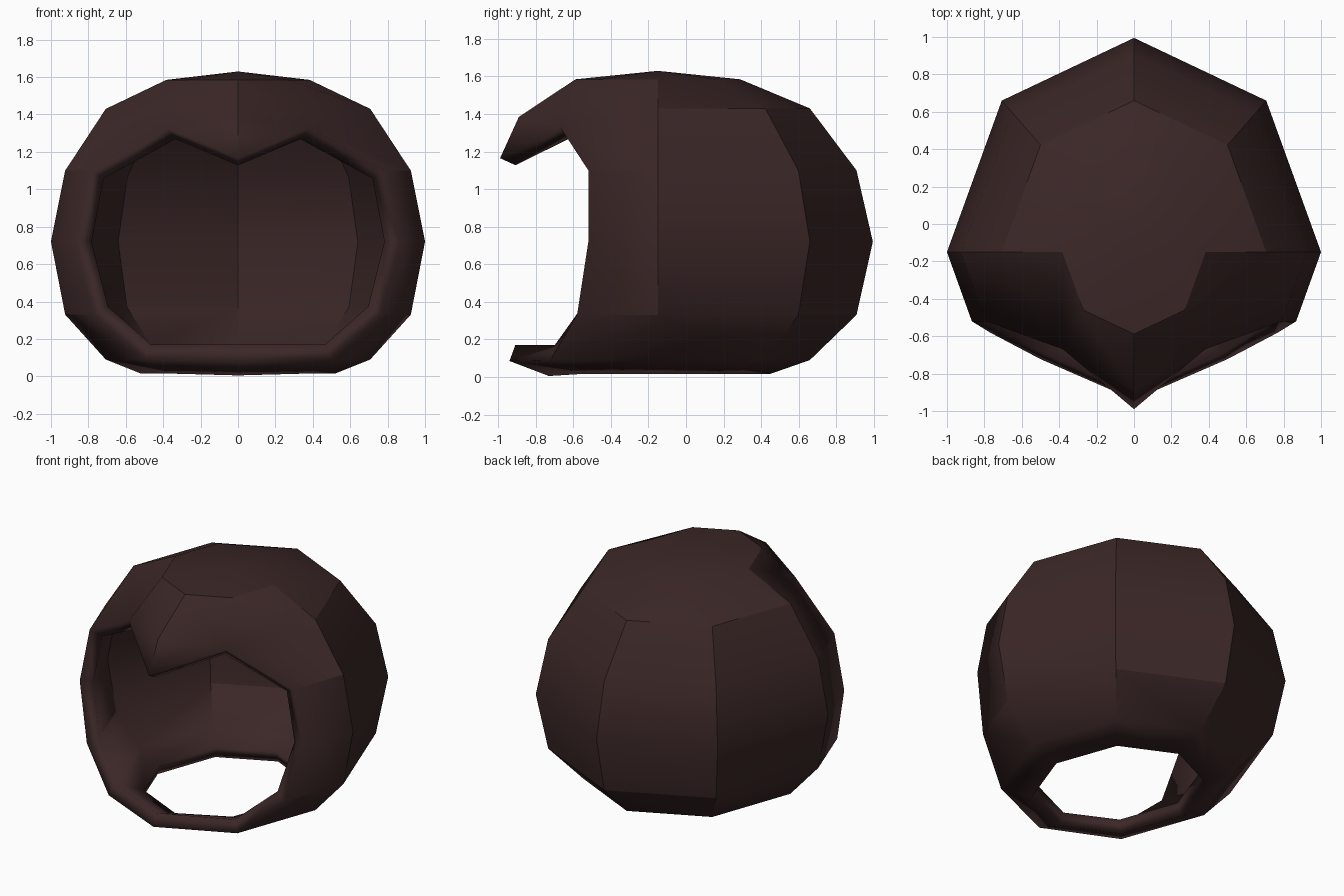
import bpy, bmesh, math

if "Cube" in bpy.data.objects:
    bpy.data.objects.remove(bpy.data.objects["Cube"])

# Ring heights and radii of the eight-sided shell (bottom to top)
RINGS = [(0.015, 0.52), (0.09, 0.707), (0.33, 0.924), (0.72, 1.0),
         (1.10, 0.924), (1.43, 0.707), (1.585, 0.383)]
CY, DEPTH = -0.15, 1.145

# Right-hand vertices reshaped around the face opening: (ring, segment)
OPENING = {(2, 3): (0.77, -0.58, 0.33), (3, 3): (0.867, -0.52, 0.72),
           (4, 3): (0.79, -0.52, 1.10), (5, 3): (0.38, -0.67, 1.33),
           (5, 4): (0, -0.89, 1.385), (4, 4): (0, -0.99, 1.165),
           (1, 4): (0, -0.94, 0.085), (0, 4): (0, -0.73, 0.005)}


def position(ring, seg):
    """Segment 0 is the back, 4 the front, 5 to 7 mirror 3 to 1."""
    side = 1 if seg <= 4 else -1
    k = seg if seg <= 4 else 8 - seg
    if (ring, k) in OPENING:
        x, y, z = OPENING[ring, k]
    else:
        z, r = RINGS[ring]
        a = k * math.pi / 4
        x, y = r * math.sin(a), CY + DEPTH * r * math.cos(a)
    return side * x, y, z


bm = bmesh.new()
grid = [[bm.verts.new(position(i, s)) for s in range(8)] for i in range(7)]
top = bm.verts.new((0, CY, 1.63))

# Shell faces, leaving the face opening free
for s in range(8):
    n = (s + 1) % 8
    for i in range(6):
        if s in (3, 4) and 1 <= i <= 4:
            continue
        bm.faces.new((grid[i][s], grid[i][n], grid[i + 1][n], grid[i + 1][s]))
    bm.faces.new((grid[6][s], grid[6][n], top))

# Pointed fringe over the opening
for s in (3, 5):
    bm.faces.new((grid[5][s], grid[5][4], grid[4][4]))
bmesh.ops.recalc_face_normals(bm, faces=bm.faces)
if sum(f.normal.dot(f.calc_center_median() - top.co * 0.45) for f in bm.faces) < 0:
    bmesh.ops.reverse_faces(bm, faces=bm.faces)

mesh = bpy.data.meshes.new("hood_shell")
bm.to_mesh(mesh)
bm.free()
hood = bpy.data.objects.new("hood_shell", mesh)
bpy.context.collection.objects.link(hood)

# Dark brown colour
brown = bpy.data.materials.new("dark_brown")
brown.diffuse_color = (0.044, 0.020, 0.020, 1)
brown.use_nodes = True
brown.node_tree.nodes["Principled BSDF"].inputs["Base Color"].default_value = brown.diffuse_color
mesh.materials.append(brown)

# Soft shading with sharp corners, then wall thickness
bpy.context.view_layer.objects.active = hood
hood.select_set(True)
bpy.ops.object.shade_smooth_by_angle(angle=math.radians(30))
wall = hood.modifiers.new("wall", 'SOLIDIFY')
wall.thickness = 0.09
wall.offset = -1
